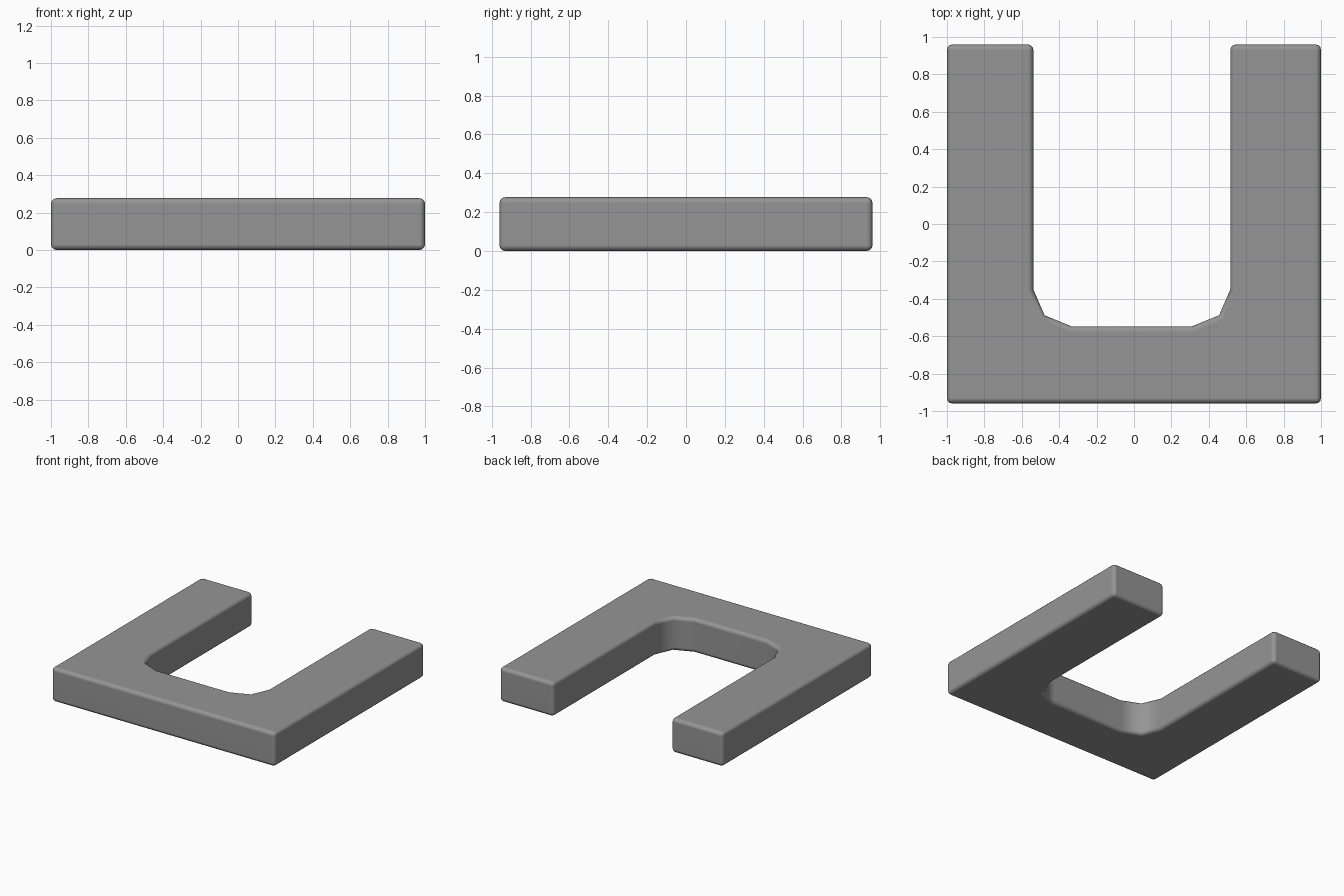
import bpy, bmesh, math

if "Cube" in bpy.data.objects:
    bpy.data.objects.remove(bpy.data.objects["Cube"])

HEIGHT = 0.277

# U-shaped outline, seen from above
outline = [
    (-1.0, -0.96), (1.0, -0.96), (1.0, 0.96), (0.515, 0.96),
    (0.515, -0.35), (0.455, -0.488), (0.31, -0.547),
    (-0.335, -0.547), (-0.478, -0.488), (-0.538, -0.35),
    (-0.538, 0.96), (-1.0, 0.96),
]

# Extrude the outline into a slab
bm = bmesh.new()
base = bm.faces.new([bm.verts.new((x, y, 0)) for x, y in outline])
top = bmesh.ops.extrude_face_region(bm, geom=[base], use_keep_orig=True)["geom"]
bmesh.ops.translate(bm, vec=(0, 0, HEIGHT),
                    verts=[v for v in top if isinstance(v, bmesh.types.BMVert)])
bmesh.ops.recalc_face_normals(bm, faces=bm.faces)

mesh = bpy.data.meshes.new("u_frame")
bm.to_mesh(mesh)
bm.free()
frame = bpy.data.objects.new("u_frame", mesh)
bpy.context.collection.objects.link(frame)

# Dark grey finish
dark_grey = bpy.data.materials.new("dark_grey")
dark_grey.diffuse_color = (0.3, 0.3, 0.3, 1)
dark_grey.use_nodes = True
dark_grey.node_tree.nodes["Principled BSDF"].inputs["Base Color"].default_value = dark_grey.diffuse_color
mesh.materials.append(dark_grey)

# Smooth shading
bpy.context.view_layer.objects.active = frame
frame.select_set(True)
bpy.ops.object.shade_smooth()

# Rounded outer edges; the faceted inner corners stay unbevelled
bevel = frame.modifiers.new("rounded_edges", "BEVEL")
bevel.width = 0.03
bevel.segments = 3
bevel.limit_method = "ANGLE"
bevel.angle_limit = math.radians(60)

# Keep the large faces looking flat
weighted = frame.modifiers.new("flat_faces", "WEIGHTED_NORMAL")
weighted.weight = 80
